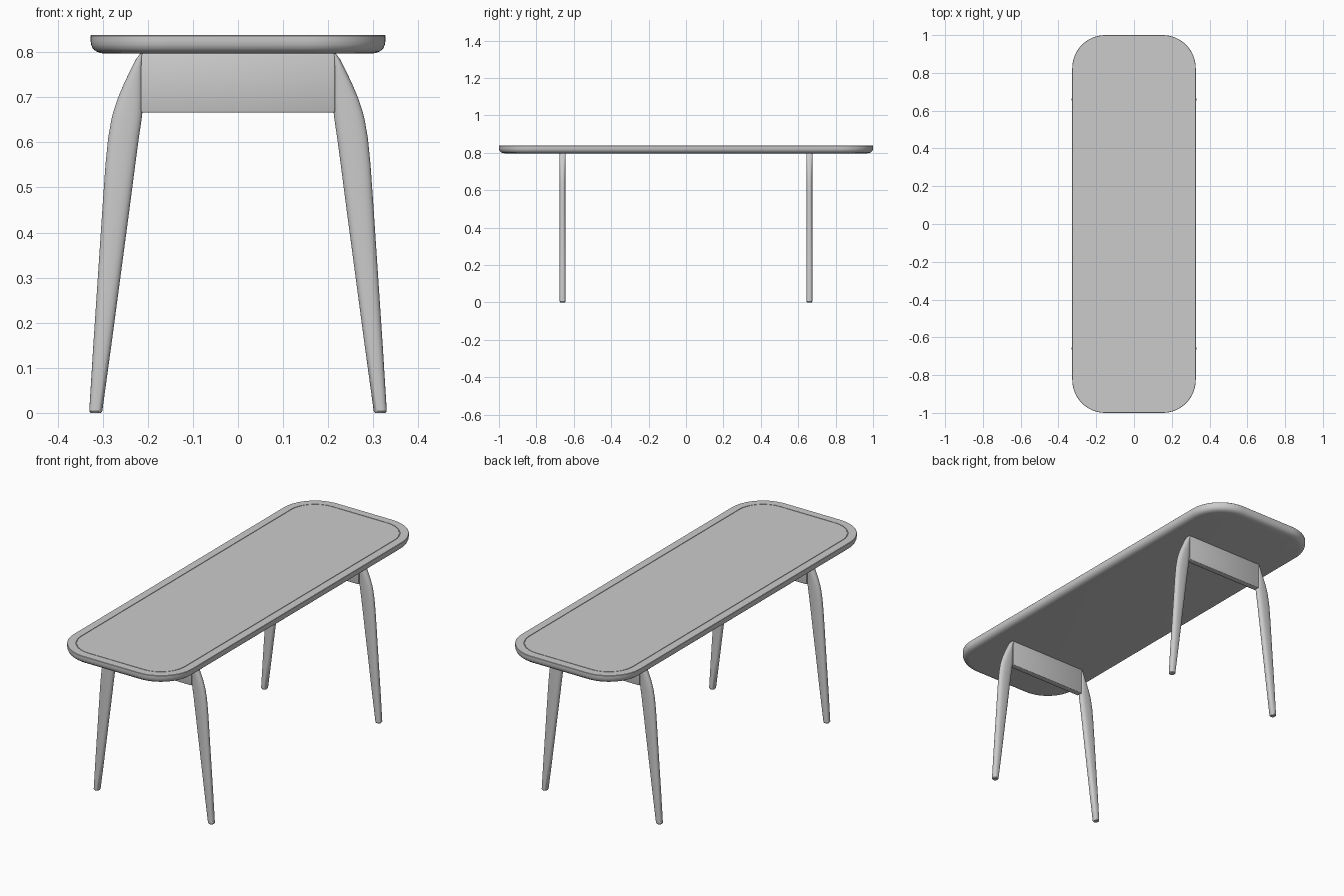
import bpy, bmesh, math

if "Cube" in bpy.data.objects:
    bpy.data.objects.remove(bpy.data.objects["Cube"])


def loft(name, rings, angle=35):
    """Skin a stack of equal-length closed rings and cap both ends."""
    bm = bmesh.new()
    loops = [[bm.verts.new(p) for p in ring] for ring in rings]
    n = len(loops[0])
    for a, b in zip(loops, loops[1:]):
        for i in range(n):
            j = (i + 1) % n
            bm.faces.new((a[i], a[j], b[j], b[i]))
    bm.faces.new(loops[0][::-1])
    bm.faces.new(loops[-1])
    bmesh.ops.recalc_face_normals(bm, faces=bm.faces)
    return finish(name, bm, angle)


def finish(name, bm, angle):
    me = bpy.data.meshes.new(name)
    bm.to_mesh(me)
    bm.free()
    ob = bpy.data.objects.new(name, me)
    bpy.context.collection.objects.link(ob)
    bpy.ops.object.select_all(action='DESELECT')
    bpy.context.view_layer.objects.active = ob
    ob.select_set(True)
    bpy.ops.object.shade_smooth_by_angle(angle=math.radians(angle))
    return ob


def mirror(ob, x, y):
    m = ob.modifiers.new("Mirror", 'MIRROR')
    m.use_axis = (x, y, False)
    m.use_mirror_merge = False


def rounded_rect(inset, z, hx=0.327, hy=1.0, r=0.175, seg=14):
    """Rounded rectangle outline, pulled inwards by inset."""
    pts = []
    for k, (sx, sy) in enumerate([(1, 1), (-1, 1), (-1, -1), (1, -1)]):
        for i in range(seg + 1):
            a = math.pi / 2 * (k + i / seg)
            pts.append((sx * (hx - r) + (r - inset) * math.cos(a),
                        sy * (hy - r) + (r - inset) * math.sin(a), z))
    return pts


def leg_section(z, x0, x1, ty, n=32, power=2.5):
    """Soft oval leg section between x0 and x1."""
    cx, rx, e = (x0 + x1) / 2, (x1 - x0) / 2, 2 / power
    pts = []
    for i in range(n):
        c, s = math.cos(2 * math.pi * i / n), math.sin(2 * math.pi * i / n)
        pts.append((cx + rx * math.copysign(abs(c) ** e, c),
                    0.66 + ty * math.copysign(abs(s) ** e, s), z))
    return pts


# Tabletop: rounded underside, crisp upper edge, thin inlay groove
top_profile = [(0.034, 0.797), (0.022, 0.798), (0.012, 0.802), (0.005, 0.808),
               (0.001, 0.817), (0, 0.826), (0, 0.8365), (0.0015, 0.838),
               (0.040, 0.838), (0.040, 0.835), (0.043, 0.835), (0.043, 0.838)]
loft("tabletop", [rounded_rect(i, z) for i, z in top_profile])

# Legs: z, inner x, outer x, half thickness
leg_profile = [(0.0, 0.304, 0.327, 0.012), (0.004, 0.301, 0.330, 0.015),
               (0.15, 0.281, 0.321, 0.016), (0.30, 0.261, 0.311, 0.016),
               (0.45, 0.241, 0.301, 0.016), (0.55, 0.228, 0.294, 0.016),
               (0.61, 0.220, 0.288, 0.016), (0.65, 0.214, 0.281, 0.016),
               (0.667, 0.212, 0.277, 0.016), (0.70, 0.211, 0.266, 0.016),
               (0.73, 0.211, 0.253, 0.016), (0.76, 0.211, 0.239, 0.016),
               (0.785, 0.211, 0.226, 0.016), (0.797, 0.211, 0.217, 0.015)]
mirror(loft("legs", [leg_section(*p) for p in leg_profile]), True, True)

# Aprons joining each pair of legs
bm = bmesh.new()
bmesh.ops.create_cube(bm, size=1)
bmesh.ops.scale(bm, vec=(0.43, 0.03, 0.131), verts=bm.verts)
bmesh.ops.translate(bm, vec=(0, 0.66, 0.7315), verts=bm.verts)
bmesh.ops.bevel(bm, geom=bm.edges[:], offset=0.003, segments=2, profile=0.5,
                affect='EDGES')
mirror(finish("aprons", bm, 50), False, True)
